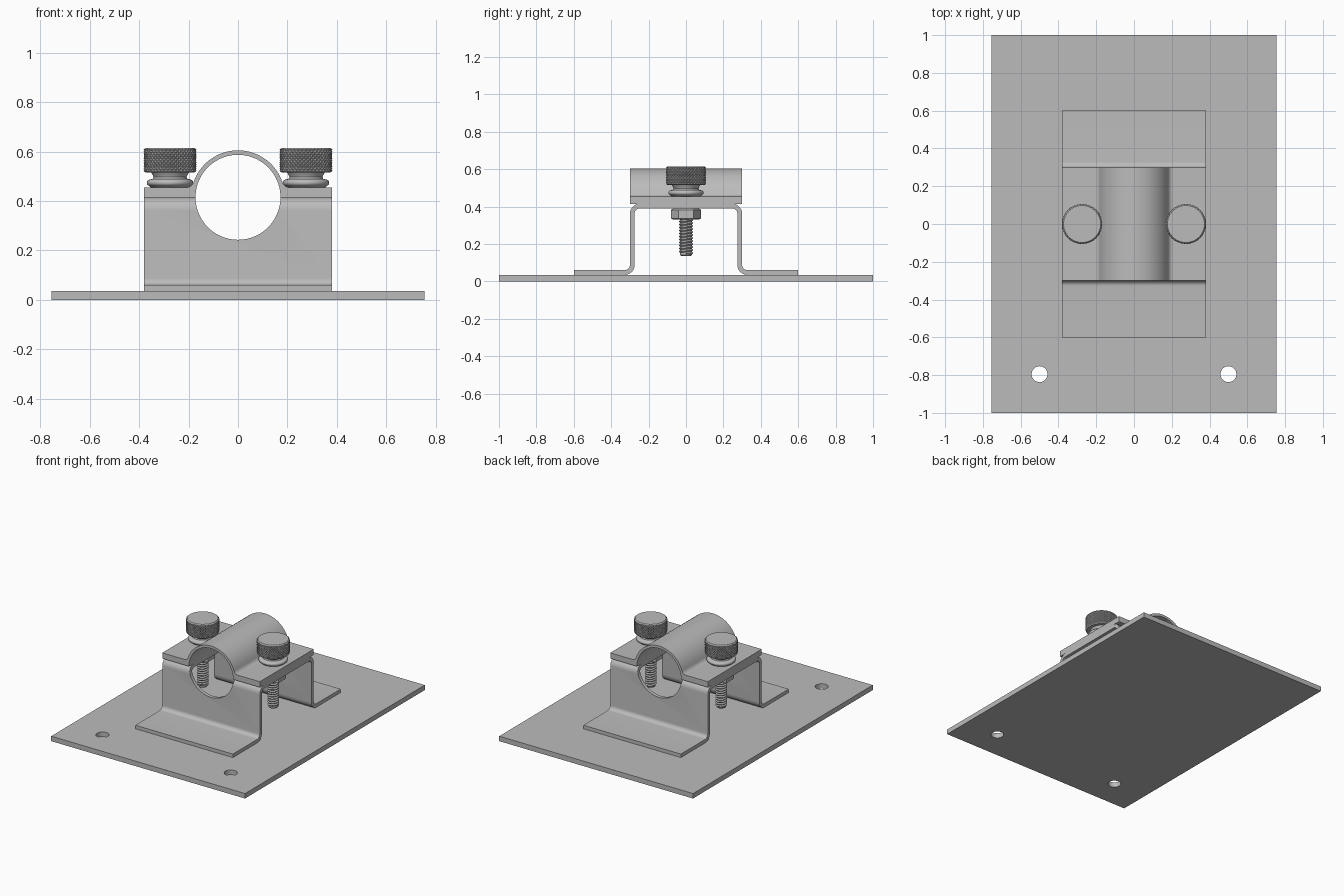
import bpy
import bmesh
from math import sin, cos, pi, radians, sqrt, atan2, degrees

cube = bpy.data.objects.get("Cube")
if cube:
    bpy.data.objects.remove(cube, do_unlink=True)

steel = bpy.data.materials.new("grey_steel")
steel.use_nodes = True
GREY = (0.5, 0.5, 0.5, 1)
steel.diffuse_color = GREY
steel.node_tree.nodes["Principled BSDF"].inputs["Base Color"].default_value = GREY


def finish(name, bm, smooth=True):
    """Turn a bmesh into a named, shaded object."""
    bmesh.ops.remove_doubles(bm, verts=bm.verts, dist=1e-5)
    bmesh.ops.recalc_face_normals(bm, faces=bm.faces)
    mesh = bpy.data.meshes.new(name)
    bm.to_mesh(mesh)
    bm.free()
    mesh.materials.append(steel)
    obj = bpy.data.objects.new(name, mesh)
    bpy.context.collection.objects.link(obj)
    if smooth:
        shade(obj)
    return obj


def activate(obj):
    bpy.ops.object.select_all(action='DESELECT')
    obj.select_set(True)
    bpy.context.view_layer.objects.active = obj


def shade(obj):
    activate(obj)
    bpy.ops.object.shade_smooth_by_angle(angle=radians(30))


def arc(cx, cz, r, start, end, n=8):
    angles = [radians(start + (end - start) * i / n) for i in range(n + 1)]
    return [(cx + r * cos(a), cz + r * sin(a)) for a in angles]


def mirrored(half):
    """Close a half outline by reflecting it across the middle."""
    return half + [(-u, z) for u, z in reversed(half)]


def prism(name, outline, half, place):
    """Extrude an outline by +-half; place(u, z, w) gives the 3D point."""
    bm = bmesh.new()
    ends = [[bm.verts.new(place(u, z, w)) for u, z in outline] for w in (-half, half)]
    for ring in ends:
        bm.faces.new(ring)
    n = len(outline)
    for i in range(n):
        j = (i + 1) % n
        bm.faces.new((ends[0][i], ends[0][j], ends[1][j], ends[1][i]))
    return finish(name, bm)


def lathe(name, profile, x, segments=48, phase=0.0, smooth=True):
    """Spin (radius, z) points around a vertical axis and cap both ends."""
    bm = bmesh.new()
    turns = [phase + 2 * pi * i / segments for i in range(segments)]
    rings = [[bm.verts.new((x + r * cos(a), r * sin(a), z)) for a in turns]
             for r, z in profile]
    for low, high in zip(rings, rings[1:]):
        for i in range(segments):
            j = (i + 1) % segments
            bm.faces.new((low[i], low[j], high[j], high[i]))
    bm.faces.new(rings[0])
    bm.faces.new(rings[-1])
    return finish(name, bm, smooth)


def cut(obj, cutters):
    for cutter in cutters:
        cutter.hide_render = True
        mod = obj.modifiers.new("cut", 'BOOLEAN')
        mod.operation = 'DIFFERENCE'
        mod.solver = 'EXACT'
        mod.object = cutter
        activate(obj)
        bpy.ops.object.modifier_apply(modifier=mod.name)
        bpy.data.objects.remove(cutter, do_unlink=True)
    shade(obj)


def along_x(u, z, w):
    return (w, u, z)


def along_y(u, z, w):
    return (u, w, z)


# Base plate with two mounting holes at the front
BASE = 0.035
base = prism("base_plate", mirrored([(0.755, 0), (0.755, BASE)]), 1.0, along_y)
holes = []
for side in (-1, 1):
    hole = lathe("hole_cutter", [(0.042, -0.1), (0.042, 0.1)], side * 0.5)
    hole.location.y = -0.795
    holes.append(hole)
bpy.context.view_layer.update()
cut(base, holes)

# Bent sheet bracket: hat section with rounded bends
TOP, WALL, THICK, BEND = 0.415, 0.30, 0.025, 0.028
OUTER = BEND + THICK
foot = (WALL + BEND, BASE + OUTER)
shoulder = (WALL - OUTER, TOP - OUTER)
half = (arc(*shoulder, OUTER, 90, 0) + arc(*foot, BEND, 180, 270)
        + [(0.6, BASE + THICK), (0.6, BASE)]
        + arc(*foot, OUTER, 270, 180) + arc(*shoulder, BEND, 0, 90))
bracket = prism("bracket", mirrored(half), 0.38, along_x)

# Round saddle cut through the bracket
BORE = 0.172
cut(bracket, [prism("bore_cutter", arc(0, TOP, BORE, 0, 354, 59), 0.5, along_y)])

# Clamp cap: half tube with flat wings and filleted roots
RIM, WING, FILLET = 0.19, 0.04, 0.03
root_x = sqrt((RIM + FILLET) ** 2 - (WING + FILLET) ** 2)
lean = degrees(atan2(WING + FILLET, root_x))
half = (arc(0, TOP, BORE, 90, 0, 20) + [(0.38, TOP), (0.38, TOP + WING)]
        + arc(root_x, TOP + WING + FILLET, FILLET, 270, 180 + lean)
        + arc(0, TOP, RIM, lean, 90, 20))
prism("clamp_cap", mirrored(half), 0.3, along_y)


def knurled_head(name, x, columns=80, rows=10):
    """Disc whose side is a net of small diamond pyramids."""
    bm = bmesh.new()

    def ring(z, radius):
        return [bm.verts.new((x + radius(i) * cos(2 * pi * i / columns),
                              radius(i) * sin(2 * pi * i / columns), z))
                for i in range(columns)]

    rings = [ring(0.515, lambda i: 0.098)]
    for k in range(rows + 1):
        rings.append(ring(0.522 + 0.086 * k / rows,
                          lambda i: 0.107 if (i + k) % 2 == 0 else 0.102))
    rings.append(ring(0.615, lambda i: 0.098))
    for k, (low, high) in enumerate(zip(rings, rings[1:])):
        for i in range(columns):
            j = (i + 1) % columns
            a, b, c, d = low[i], low[j], high[j], high[i]
            if k in (0, rows + 1):
                bm.faces.new((a, b, c, d))
            elif (i + k) % 2:      # split along the groove
                bm.faces.new((a, b, d))
                bm.faces.new((b, c, d))
            else:
                bm.faces.new((a, b, c))
                bm.faces.new((a, c, d))
    bm.faces.new(rings[0])
    bm.faces.new(rings[-1])
    return finish(name, bm, smooth=False)


def thread(name, x, bottom, top, pitch, minor, major):
    """Helical ridge made by screwing a small V profile upwards."""
    bm = bmesh.new()
    v = [bm.verts.new(p) for p in
         ((minor, 0, 0), (major, 0, pitch / 2), (minor, 0, pitch))]
    for pair in zip(v, v[1:]):
        bm.edges.new(pair)
    obj = finish(name, bm, smooth=False)
    obj.location = (x, 0, bottom)
    mod = obj.modifiers.new("helix", 'SCREW')
    mod.screw_offset = pitch
    mod.iterations = int((top - bottom) / pitch)
    mod.steps = mod.render_steps = 24
    mod.use_merge_vertices = True
    mod.use_normal_calculate = True
    mod.use_smooth_shade = False


# Thumb screws with nuts, one through each wing
collar = ([(0.078, 0.455)] + arc(0.081, 0.474, 0.013, -70, 80, 8)
          + [(0.07, 0.49), (0.067, 0.497), (0.07, 0.505), (0.077, 0.516)])
nut = [(0.068, 0.33), (0.08, 0.337), (0.08, 0.383), (0.068, 0.39)]
stud = [(0.026, 0.135), (0.032, 0.142), (0.032, 0.47)]
for side, label in ((1, "left"), (-1, "right")):
    x = side * 0.275
    knurled_head(label + "_thumb_screw_head", x)
    lathe(label + "_thumb_screw_collar", collar, x)
    lathe(label + "_stud", stud, x, 24)
    thread(label + "_stud_thread", x, 0.14, 0.335, 0.016, 0.0315, 0.038)
    lathe(label + "_hex_nut", nut, x, 6, pi / 2, smooth=False)
